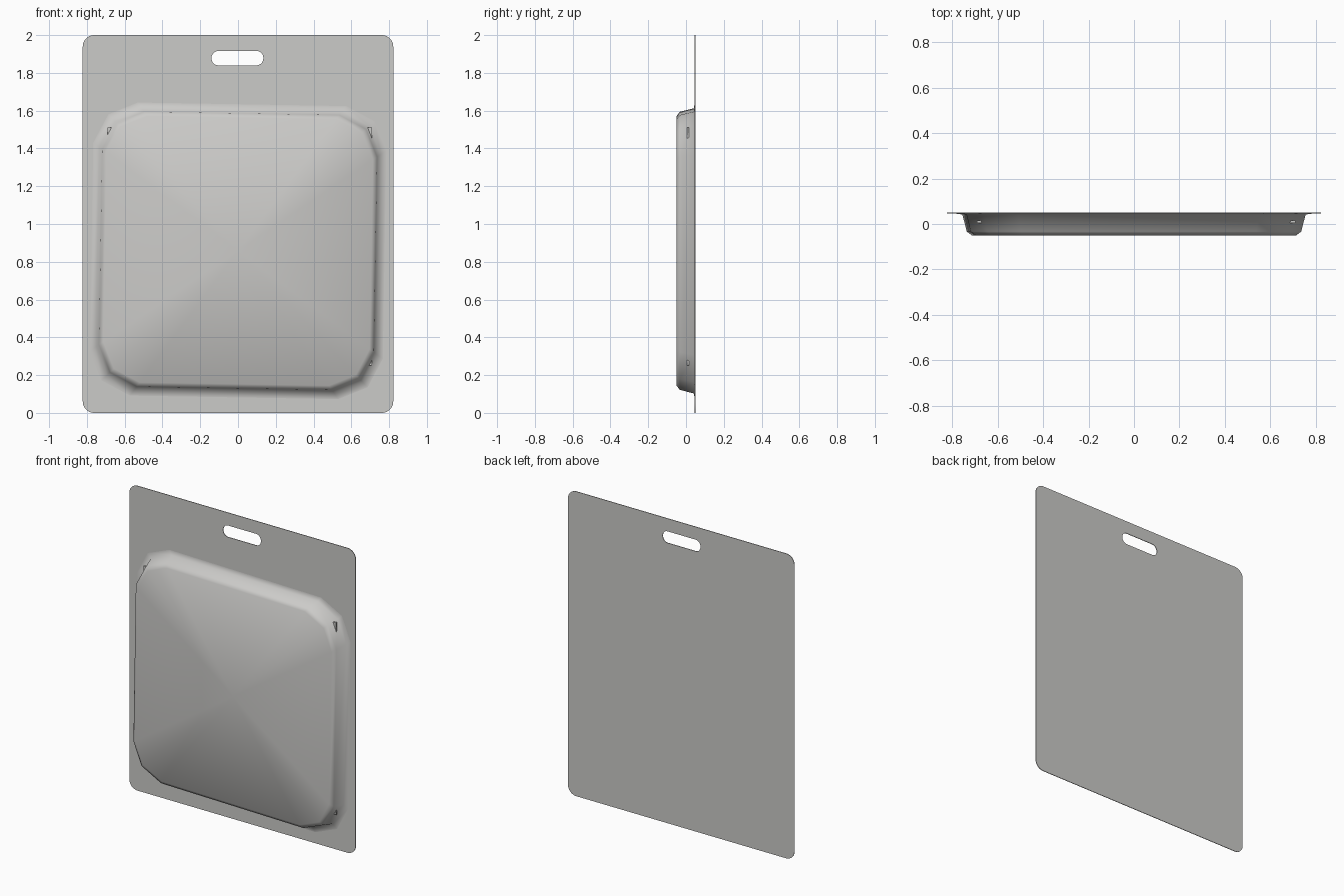
import bpy, bmesh, math
from mathutils import Matrix, Vector

cube = bpy.data.objects.get("Cube")
if cube:
    bpy.data.objects.remove(cube, do_unlink=True)

grey = bpy.data.materials.new("light_grey")
grey.use_nodes = True
colour = (0.60, 0.595, 0.58, 1)
grey.diffuse_color = colour
grey.node_tree.nodes["Principled BSDF"].inputs["Base Color"].default_value = colour


def add_object(name, mesh):
    obj = bpy.data.objects.new(name, mesh)
    bpy.context.scene.collection.objects.link(obj)
    mesh.materials.clear()
    mesh.materials.append(grey)
    return obj


def rounded_rect(cx, cz, hw, hh, r, steps=8):
    pts = []
    for i, (sx, sz) in enumerate([(1, 1), (-1, 1), (-1, -1), (1, -1)]):
        for k in range(steps + 1):
            a = math.radians(90) * (i + k / steps)
            pts.append((cx + sx * (hw - r) + r * math.cos(a),
                        cz + sz * (hh - r) + r * math.sin(a)))
    return pts


# Backing card with a hanging slot
curve = bpy.data.curves.new("card_outline", "CURVE")
curve.dimensions = "2D"
curve.fill_mode = "BOTH"
curve.extrude = 0.002
for loop in (rounded_rect(0, 1, 0.822, 1, 0.06),
             rounded_rect(-0.003, 1.878, 0.137, 0.038, 0.036)):
    spline = curve.splines.new("POLY")
    spline.points.add(len(loop) - 1)
    for p, (x, z) in zip(spline.points, loop):
        p.co = (x, z, 0, 1)
    spline.use_cyclic_u = True
helper = bpy.data.objects.new("card_helper", curve)
bpy.context.scene.collection.objects.link(helper)
bpy.context.view_layer.update()
deps = bpy.context.evaluated_depsgraph_get()
card_mesh = bpy.data.meshes.new_from_object(helper.evaluated_get(deps))
bpy.data.objects.remove(helper, do_unlink=True)
card_mesh.transform(Matrix.Translation((0, 0.048, 0)) @ Matrix.Rotation(math.pi / 2, 4, "X"))
bm = bmesh.new()
bm.from_mesh(card_mesh)
bmesh.ops.remove_doubles(bm, verts=bm.verts, dist=1e-5)
bmesh.ops.recalc_face_normals(bm, faces=bm.faces)
bm.to_mesh(card_mesh)
bm.free()
card = add_object("backing_card", card_mesh)
bpy.context.view_layer.objects.active = card
card.select_set(True)
bpy.ops.object.shade_smooth_by_angle(angle=math.radians(30))

# Moulded blister: one uneven corner turned four times, lofted through rings
CENTRE = Vector((0, 0, 0.858))
corner = [(0.55, 0.737), (0.695, 0.66), (0.755, 0.51)]
outline = []
for i in range(4):
    for x, z in corner:
        for _ in range(i):
            x, z = z, -x
        outline.append((x, z))
rings = [(1.04, 0.0455), (1.0, 0.042), (0.975, -0.033), (0.945, -0.05)]

bm = bmesh.new()
loops = [[bm.verts.new(CENTRE + Vector((x * s, y, z * s))) for x, z in outline]
         for s, y in rings]
n = len(outline)
for a, b in zip(loops, loops[1:]):
    for i in range(n):
        j = (i + 1) % n
        bm.faces.new((a[i], a[j], b[j], b[i]))
tip = bm.verts.new(CENTRE + Vector((0, -0.051, 0)))
for i in range(n):
    bm.faces.new((loops[-1][i], loops[-1][(i + 1) % n], tip))
for f in bm.faces:
    f.smooth = True
bmesh.ops.recalc_face_normals(bm, faces=bm.faces)
if tip.link_faces[0].normal.y > 0:
    bmesh.ops.reverse_faces(bm, faces=bm.faces)
mesh = bpy.data.meshes.new("blister")
bm.to_mesh(mesh)
bm.free()
add_object("blister", mesh)

# Thin insert whose corners just show through the blister
bm = bmesh.new()
bmesh.ops.create_cube(bm, size=1, matrix=Matrix.Translation((0.01, 0.01, 0.88))
                      @ Matrix.Diagonal((1.4, 0.01, 1.26, 1)))
mesh = bpy.data.meshes.new("insert")
bm.to_mesh(mesh)
bm.free()
add_object("insert", mesh)
